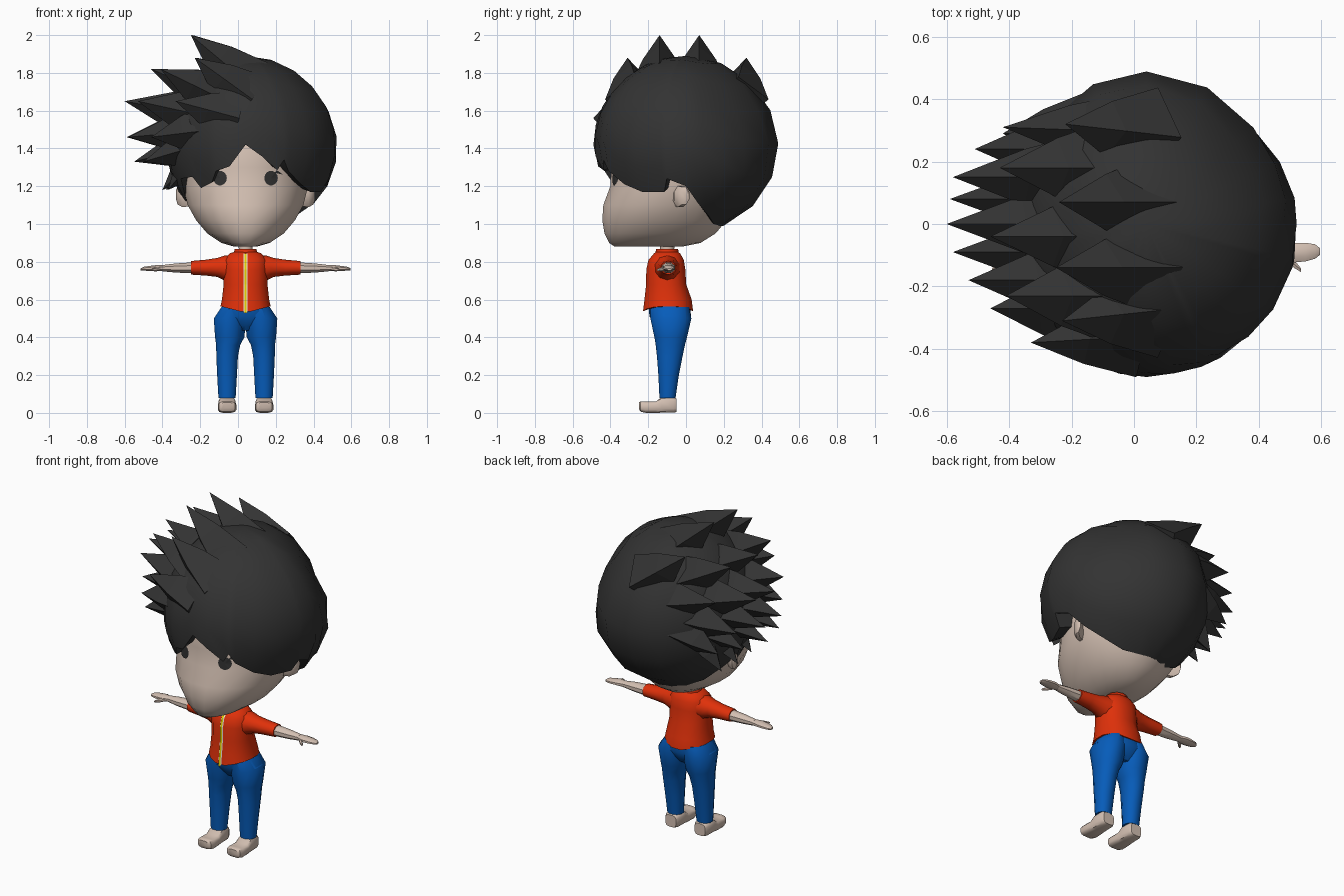
import bpy, bmesh, math
from mathutils import Vector
from mathutils.bvhtree import BVHTree

CX = 0.04                                  # the figure's own centre line


def material(name, r, g, b):
    m = bpy.data.materials.new(name)
    m.diffuse_color = (r, g, b, 1)
    return m


SKIN = material("skin", 0.66, 0.53, 0.45)
HAIR = material("black hair", 0.033, 0.033, 0.033)
EYE = material("eye dark", 0.03, 0.03, 0.03)
RED = material("red cloth", 0.74, 0.03, 0.003)
BLUE = material("blue cloth", 0.002, 0.107, 0.49)
WHITE = material("white trim", 0.8, 0.78, 0.72)
YELLOW = material("yellow zip", 0.78, 0.62, 0.0)


def make(name, verts, faces, mat, smooth=40):
    me = bpy.data.meshes.new(name)
    bm = bmesh.new()
    vs = [bm.verts.new(v) for v in verts]
    for f in faces:
        bm.faces.new([vs[i] for i in f])
    bmesh.ops.recalc_face_normals(bm, faces=bm.faces)
    bm.to_mesh(me)
    bm.free()
    me.materials.append(mat)
    if smooth:
        me.polygons.foreach_set("use_smooth", [True] * len(me.polygons))
        me.set_sharp_from_angle(angle=math.radians(smooth))
    ob = bpy.data.objects.new(name, me)
    bpy.context.collection.objects.link(ob)
    return ob


def loft(name, rings, axis, mat, n=12, power=2.0, warp=None, smooth=40):
    """Rings are (position on axis, centre 1, centre 2, radius 1, radius 2)."""
    verts, faces = [], []
    for p, c1, c2, r1, r2 in rings:
        for k in range(n):
            a = 2 * math.pi * (k + 0.5) / n
            u, v = math.cos(a), math.sin(a)
            u = math.copysign(abs(u) ** (2 / power), u) * r1 + c1
            v = math.copysign(abs(v) ** (2 / power), v) * r2 + c2
            co = {"x": (p, u, v), "y": (u, p, v), "z": (u, v, p)}[axis]
            verts.append(warp(*co) if warp else co)
    for i in range(len(rings) - 1):
        for k in range(n):
            j = (k + 1) % n
            faces.append((i * n + k, i * n + j, i * n + n + j, i * n + n + k))
    faces += [tuple(range(n)), tuple(range(len(verts) - n, len(verts)))]
    return make(name, verts, faces, mat, smooth)


# Head: stacked rings (z, front y, back y, half width)
profile = [(0.88, -0.38, -0.02, 0.06), (0.90, -0.41, 0.08, 0.13), (0.95, -0.435, 0.16, 0.205),
           (1.02, -0.447, 0.22, 0.265), (1.10, -0.442, 0.26, 0.31), (1.20, -0.405, 0.30, 0.335),
           (1.30, -0.40, 0.34, 0.34), (1.45, -0.39, 0.36, 0.34), (1.60, -0.30, 0.30, 0.27)]
head = loft("head", [(z, CX, (f + b) / 2, w, (b - f) / 2) for z, f, b, w in profile],
            "z", SKIN, 20, 2.05)
bm = bmesh.new()
bm.from_mesh(head.data)
tree = BVHTree.FromBMesh(bm)
bm.free()


def face_plate(name, outline, mat):
    """Thin plate that follows the face."""
    mid = [sum(p[i] for p in outline) / len(outline) for i in (0, 1)]
    verts = []
    for x, z in [mid] + outline:
        hit = tree.ray_cast(Vector((x, -2, z)), Vector((0, 1, 0)))[0]
        verts.append((x, hit.y - 0.006, z))
    n = len(outline)
    make(name, verts, [(0, 1 + k, 1 + (k + 1) % n) for k in range(n)], mat, 0)


# Eyes, lashes and ears
for s, side in ((-1, "left"), (1, "right")):
    ex, ez = CX + s * 0.135, 1.243
    face_plate(side + "_eye", [(ex + 0.036 * math.cos(k * math.pi / 7),
                                ez + 0.039 * math.sin(k * math.pi / 7)) for k in range(14)], EYE)
    face_plate(side + "_lash", [(ex + s * 0.02, ez + 0.028), (ex + s * 0.065, ez + 0.018),
                                (ex + s * 0.03, ez + 0.042)], EYE)
    loft(side + "_ear", [(CX + s * x, y, z, a, b) for x, y, z, a, b in
                         ((0.29, -0.05, 1.14, 0.025, 0.05), (0.335, -0.03, 1.145, 0.035, 0.06),
                          (0.36, -0.01, 1.15, 0.03, 0.05), (0.367, 0.0, 1.155, 0.012, 0.03))],
         "x", SKIN, 8)

# Hair cap: ellipsoid shell whose lower edge follows (angle from front, height)
edge = [(0, 1.42), (10, 1.36), (21, 1.285), (25, 1.34), (29, 1.28), (42, 1.21), (56, 1.17),
        (74, 1.17), (77, 1.24), (90, 1.20), (100, 1.11), (115, 1.04), (132, 1.0), (156, 0.99),
        (180, 0.99), (204, 0.99), (228, 1.0), (248, 1.05), (262, 1.13), (276, 1.17), (282, 1.12),
        (288, 1.13), (298, 1.24), (314, 1.25), (320, 1.19), (332, 1.22), (337, 1.28), (348, 1.305)]
HC, RZ, R = Vector((CX, 0, 1.42)), 0.47, 7
DENT = Vector((0.62, 0.5, 0.42)).normalized()      # flattened spot at the back right


def shell(az, el, k=1.0):
    d = Vector((math.sin(az) * math.cos(el), -math.cos(az) * math.cos(el), math.sin(el)))
    f = 1 - 0.13 * math.exp(-(d.angle(DENT) / 0.5) ** 2)
    rx = 0.49 if d.x > 0 else 0.42
    return HC + Vector((d.x * rx * k, d.y * 0.49 * k, RZ * d.z)) * f


verts, faces, n = [HC + Vector((0, 0, RZ))], [], len(edge)
for deg, z in edge:
    az, low = math.radians(deg), math.asin((z - HC.z) / RZ)
    for i in range(1, R + 1):
        verts.append(shell(az, math.pi / 2 + (low - math.pi / 2) * i / R))
    verts.append(shell(az, low, 0.84) + Vector((0, 0, 0.02)))
verts.append(Vector((CX, 0, 1.3)))
for c in range(n):
    a, b = 1 + c * (R + 1), 1 + ((c + 1) % n) * (R + 1)
    faces.append((0, a, b))
    faces += [(a + i, a + i + 1, b + i + 1, b + i) for i in range(R)]
    faces.append((a + R, len(verts) - 1, b + R))
make("hair_cap", verts, faces, HAIR, 35)


# Hair spikes: long four-sided wedges swept toward -x, rooted inside the cap
def spike(name, base, tip, wide, thick):
    base, tip = Vector(base), Vector(tip)
    d = (tip - base).normalized()
    side = d.cross(Vector((0, 0, 1))).normalized()
    up = side.cross(d)
    verts = []
    for c, k in ((base, 1.0), (base.lerp(tip, 0.5), 0.6)):
        verts += [c + side * wide * k, c + up * thick * k, c - side * wide * k, c - up * thick * k]
    verts.append(tip)
    faces = [(3, 2, 1, 0)]
    for k in range(4):
        j = (k + 1) % 4
        faces += [(k, j, 4 + j, 4 + k), (4 + k, 4 + j, 8)]
    make(name, verts, faces, HAIR, 0)


# rows: base x, base z, tip z, half width, half thickness, base y factor, (tip y, tip x)
rows = [(0.06, 1.74, 2.00, 0.15, 0.15, 1.0, [(-0.14, -0.25), (0.07, -0.24)]),
        (0.06, 1.66, 1.88, 0.15, 0.15, 0.9, [(-0.31, -0.23), (0.32, -0.22)]),
        (-0.06, 1.65, 1.82, 0.16, 0.15, 1.0, [(-0.23, -0.41), (-0.04, -0.46), (0.18, -0.43)]),
        (0.0, 1.56, 1.65, 0.13, 0.15, 0.95, [(-0.38, -0.33), (0.31, -0.42)]),
        (-0.12, 1.56, 1.65, 0.15, 0.16, 1.0, [(-0.18, -0.53), (0.0, -0.6), (0.15, -0.58)]),
        (-0.13, 1.50, 1.46, 0.14, 0.15, 1.0, [(-0.27, -0.46), (-0.09, -0.58), (0.08, -0.59),
                                              (0.24, -0.51)]),
        (-0.16, 1.43, 1.33, 0.13, 0.13, 1.0, [(-0.18, -0.50), (0.0, -0.55), (0.16, -0.5),
                                              (0.29, -0.42)]),
        (-0.22, 1.36, 1.18, 0.11, 0.09, 1.0, [(-0.10, -0.37), (0.07, -0.40), (0.2, -0.38)])]
for r, (bx, bz, tz, w, t, fy, tips) in enumerate(rows):
    for k, (ty, tx) in enumerate(tips):
        spike(f"hair_spike_{r}_{k}", (bx, ty * fy, bz), (tx, ty, tz), w, t)

# Shirt: torso with a hem that rises at the sides, plus collar and neck
torso = [(0.53, CX, -0.095, 0.135, 0.135), (0.60, CX, -0.095, 0.127, 0.127),
         (0.68, CX, -0.105, 0.118, 0.108), (0.76, CX, -0.107, 0.118, 0.105),
         (0.81, CX, -0.105, 0.115, 0.095), (0.845, CX, -0.10, 0.085, 0.07),
         (0.855, CX, -0.10, 0.05, 0.05)]
loft("shirt_body", torso, "z", RED, 16, 2.2,
     lambda x, y, z: (x, y, z + (0.035 * abs(x - CX) / 0.135 if z < 0.54 else 0)))
loft("collar", [(0.83, CX, -0.10, 0.07, 0.065), (0.868, CX, -0.10, 0.06, 0.058),
                (0.868, CX, -0.10, 0.045, 0.043), (0.84, CX, -0.10, 0.04, 0.04)], "z", RED, 10)
loft("neck", [(0.82, CX, -0.10, 0.036, 0.036), (0.93, CX, -0.10, 0.04, 0.04)], "z", SKIN, 10)

# Zip: thin strips down the front of the torso
for name, half, gap, mat in (("zip_tape", 0.010, 0.003, WHITE), ("zip_teeth", 0.006, 0.007, YELLOW)):
    verts = [(CX + s * half, cy - ry - gap, z) for z, _, cy, _, ry in torso[:6] for s in (-1, 1)]
    make(name, verts, [(2 * i, 2 * i + 1, 2 * i + 3, 2 * i + 2) for i in range(5)], mat, 0)

# Trousers seat
loft("trouser_seat", [(0.435, CX, -0.08, 0.05, 0.06), (0.46, CX, -0.08, 0.12, 0.08),
                      (0.51, CX, -0.083, 0.165, 0.11), (0.57, CX, -0.09, 0.122, 0.11)],
     "z", BLUE, 14, 2.4)

# Arms, hands, legs and feet, one pass per side
for s, side in ((-1, "left"), (1, "right")):
    def limb(name, rings, mat, n=10):
        loft(f"{side}_{name}", [(CX + s * x, y, z, a, b) for x, y, z, a, b in rings], "x", mat, n)

    limb("sleeve", [(0.06, -0.10, 0.765, 0.075, 0.072), (0.11, -0.10, 0.767, 0.064, 0.066),
                    (0.15, -0.098, 0.77, 0.053, 0.050), (0.21, -0.095, 0.769, 0.047, 0.042),
                    (0.29, -0.093, 0.768, 0.042, 0.036)], RED)
    limb("forearm", [(0.27, -0.093, 0.768, 0.038, 0.032), (0.37, -0.092, 0.767, 0.031, 0.026),
                     (0.44, -0.09, 0.766, 0.022, 0.018)], SKIN, 8)
    limb("hand", [(0.43, -0.09, 0.766, 0.021, 0.017), (0.47, -0.092, 0.767, 0.034, 0.017),
                  (0.51, -0.09, 0.765, 0.032, 0.014), (0.54, -0.088, 0.763, 0.025, 0.011),
                  (0.555, -0.088, 0.76, 0.012, 0.006)], SKIN, 8)
    limb("thumb", [(0.45, -0.105, 0.764, 0.013, 0.011), (0.475, -0.13, 0.76, 0.014, 0.011),
                   (0.495, -0.148, 0.757, 0.007, 0.006)], SKIN, 6)

    loft(f"{side}_trouser_leg", [(z, CX + s * o, y, a, b) for z, o, y, a, b in
                                 ((0.08, 0.098, -0.098, 0.047, 0.044), (0.20, 0.098, -0.092, 0.054, 0.056),
                                  (0.30, 0.0975, -0.086, 0.059, 0.070), (0.36, 0.092, -0.083, 0.066, 0.080),
                                  (0.40, 0.084, -0.081, 0.080, 0.089), (0.50, 0.082, -0.08, 0.089, 0.112),
                                  (0.56, 0.064, -0.085, 0.066, 0.105))], "z", BLUE, 12, 2.1)
    foot_x = CX + s * 0.098
    loft(f"{side}_foot", [(y, foot_x, z, a, b) for y, z, a, b in
                          ((-0.05, 0.04, 0.036, 0.036), (-0.065, 0.042, 0.044, 0.042),
                           (-0.13, 0.042, 0.046, 0.042), (-0.16, 0.03, 0.048, 0.03),
                           (-0.215, 0.03, 0.05, 0.03), (-0.24, 0.034, 0.044, 0.028),
                           (-0.25, 0.038, 0.03, 0.018))], "y", SKIN, 12, 3.6)
    loft(f"{side}_ankle", [(0.04, foot_x, -0.097, 0.038, 0.038), (0.10, foot_x, -0.097, 0.036, 0.036)],
         "z", SKIN, 8)
